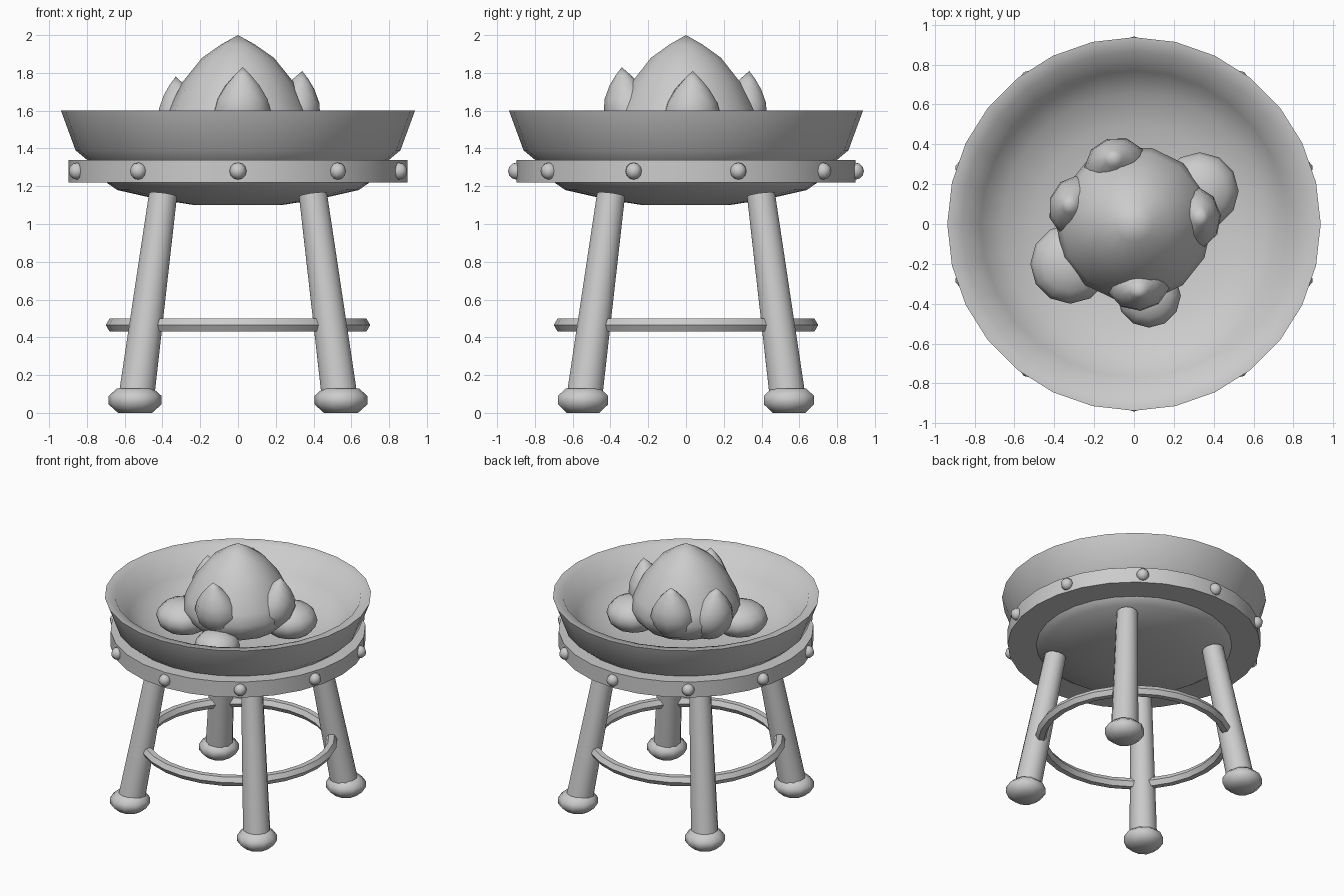
import bpy, bmesh, math
from mathutils import Vector, Matrix

if "Cube" in bpy.data.objects:
    bpy.data.objects.remove(bpy.data.objects["Cube"], do_unlink=True)

grey = bpy.data.materials.new("plain grey")
grey.use_nodes = True
grey.diffuse_color = (0.6, 0.6, 0.6, 1)
grey.node_tree.nodes["Principled BSDF"].inputs["Base Color"].default_value = (0.6, 0.6, 0.6, 1)


def finish(bm, name, matrix=Matrix(), angle=35):
    """Turn a bmesh into a shaded, coloured object."""
    bm.transform(matrix)
    bmesh.ops.remove_doubles(bm, verts=bm.verts, dist=1e-5)
    bmesh.ops.recalc_face_normals(bm, faces=bm.faces)
    mesh = bpy.data.meshes.new(name)
    bm.to_mesh(mesh)
    bm.free()
    mesh.materials.append(grey)
    obj = bpy.data.objects.new(name, mesh)
    bpy.context.collection.objects.link(obj)
    bpy.ops.object.select_all(action='DESELECT')
    obj.select_set(True)
    bpy.context.view_layer.objects.active = obj
    bpy.ops.object.shade_smooth_by_angle(angle=math.radians(angle))


def lathe(name, profile, sides, matrix=Matrix(), closed=False, angle=35):
    """Spin (radius, z) points about z."""
    bm = bmesh.new()
    verts = [bm.verts.new((r, 0, z)) for r, z in profile]
    pairs = list(zip(verts, verts[1:]))
    if closed:
        pairs.append((verts[-1], verts[0]))
    edges = [bm.edges.new(p) for p in pairs]
    bmesh.ops.spin(bm, geom=verts + edges, cent=(0, 0, 0), axis=(0, 0, 1),
                   angle=math.tau, steps=sides, use_merge=True)
    finish(bm, name, matrix, angle)


def ball(name, centre, size, u, v, turn=Matrix()):
    bm = bmesh.new()
    bmesh.ops.create_uvsphere(bm, u_segments=u, v_segments=v, radius=1)
    finish(bm, name, Matrix.Translation(centre) @ turn @ Matrix.Diagonal((*size, 1)), 60)


# Bowl: outer shell, flat lip and shallow hollow
lathe("bowl", [(0, 1.1), (0.23, 1.1), (0.42, 1.13), (0.64, 1.18), (0.69, 1.215),
               (0.8, 1.34), (0.86, 1.39), (0.937, 1.6), (0.865, 1.592), (0.77, 1.44),
               (0.66, 1.355), (0.5, 1.295), (0.3, 1.27), (0, 1.26)], 28, angle=65)

# Band round the bowl, with rivets
lathe("band", [(0.897, 1.22), (0.897, 1.34), (0.76, 1.34), (0.65, 1.22)], 28, closed=True)
for i in range(10):
    a = math.pi / 2 + i * math.tau / 10
    ball(f"rivet_{i + 1}", (0.897 * math.cos(a), 0.897 * math.sin(a), 1.28),
         (0.045, 0.045, 0.045), 8, 6, Matrix.Rotation(a, 4, 'Z'))

# Four splayed legs with rounded feet
foot = [(0, 0), (0.09, 0), (0.14, 0.045), (0.14, 0.09), (0.095, 0.13), (0, 0.13)]
for sx, side in ((1, "left"), (-1, "right")):
    for sy, end in ((-1, "front"), (1, "back")):
        low = Vector((sx * 0.541, sy * 0.541, 0.06))
        high = Vector((sx * 0.397, sy * 0.397, 1.155))
        axis = high - low
        bm = bmesh.new()
        bmesh.ops.create_cone(bm, cap_ends=True, segments=12, radius1=0.098,
                              radius2=0.077, depth=axis.length)
        turn = axis.to_track_quat('Z', 'Y').to_matrix().to_4x4()
        finish(bm, f"{end}_{side}_leg", Matrix.Translation((low + high) / 2) @ turn)
        lathe(f"{end}_{side}_foot", foot, 10,
              Matrix.Translation((sx * 0.545, sy * 0.545, 0)), angle=55)

# Brace ring through the legs
hexagon = [(0.66 + 0.04 * math.cos(k * math.pi / 3), 0.465 + 0.04 * math.sin(k * math.pi / 3))
           for k in range(6)]
lathe("brace_ring", hexagon, 28, closed=True)

# Flattened round coals in the bowl
ball("right_coal", (-0.32, -0.2, 1.43), (0.2, 0.2, 0.125), 12, 8)
ball("left_coal", (0.33, 0.165, 1.435), (0.195, 0.195, 0.13), 12, 8)
ball("front_coal", (0.075, -0.36, 1.37), (0.16, 0.16, 0.107), 12, 8)

# Pointed flame body
lathe("flame_body", [(0, 2), (0.09, 1.95), (0.19, 1.88), (0.295, 1.75), (0.365, 1.61),
                     (0.392, 1.53), (0.365, 1.45), (0.3, 1.385), (0.17, 1.33), (0, 1.31)],
      14, angle=60)

# Four small flames that lean outward from the body
petal = [(0, 1), (0.28, 0.9), (0.58, 0.77), (0.86, 0.6), (1, 0.42),
         (0.92, 0.25), (0.6, 0.08), (0, 0)]
lean = Matrix.Identity(4)
lean[0][2] = 0.2
for name, x, y, top in (("front", 0.025, -0.34, 1.83), ("left", 0.34, 0.035, 1.81),
                        ("back", -0.105, 0.335, 1.81), ("right", -0.33, 0.1, 1.78)):
    tip = Matrix.Translation((x, y, top)) @ Matrix.Rotation(math.atan2(y, x), 4, 'Z')
    lathe(f"{name}_small_flame", petal, 10,
          tip @ lean @ Matrix.Translation((0, 0, -0.42)) @ Matrix.Diagonal((0.145, 0.16, 0.42, 1)),
          angle=60)
